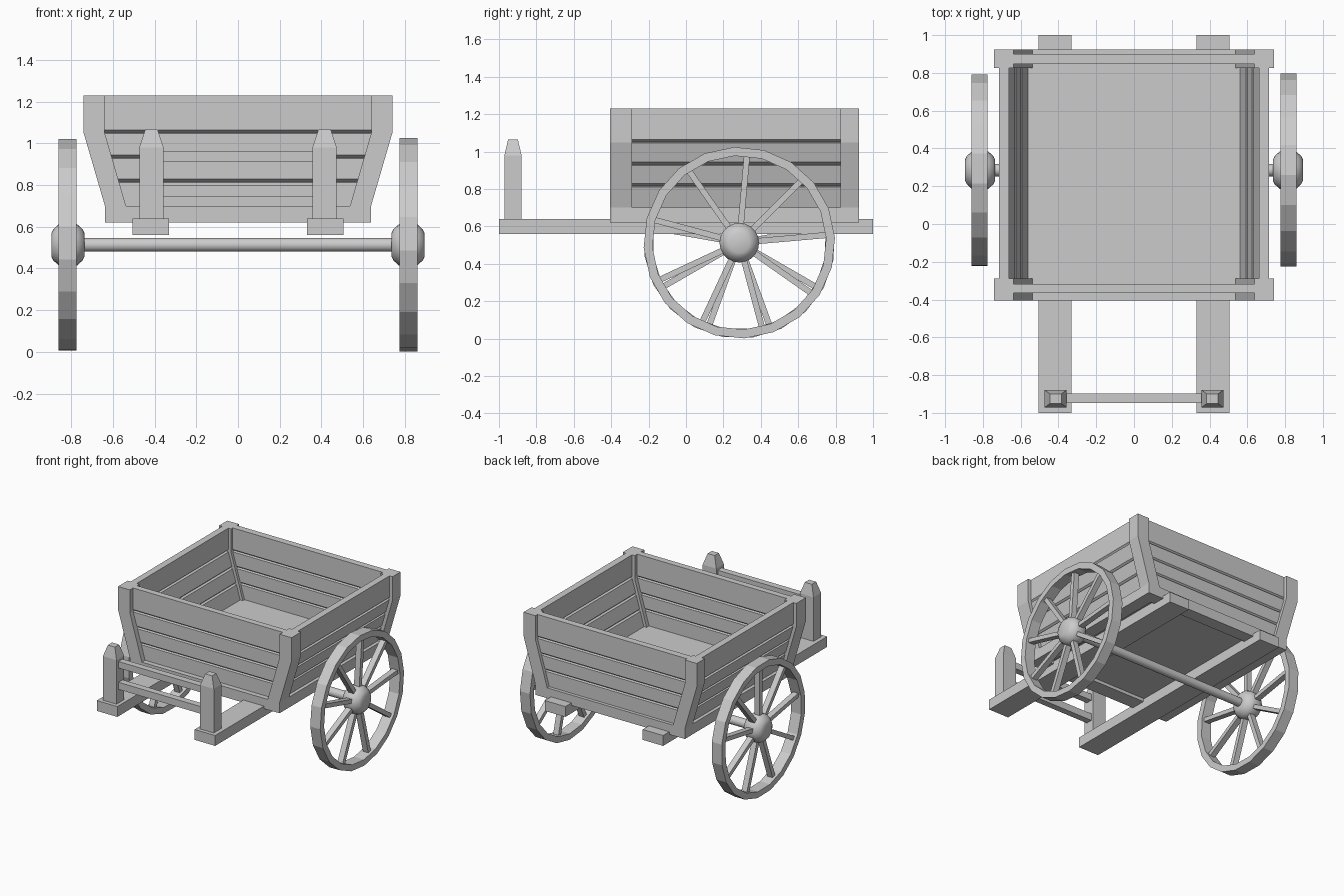
import bpy, bmesh, math
from mathutils import Matrix, Vector

if "Cube" in bpy.data.objects:
    bpy.data.objects.remove(bpy.data.objects["Cube"])

GREY = (0.6, 0.6, 0.6, 1)
wood = bpy.data.materials.new("plain grey wood")
wood.use_nodes = True
wood.diffuse_color = GREY
wood.node_tree.nodes["Principled BSDF"].inputs["Base Color"].default_value = GREY

FRONT, BACK = -0.405, 0.925      # ends of the cart box
SILL, FLOOR, KNEE, TOP = 0.62, 0.70, 1.05, 1.23
HUB_Y, HUB_Z, RIM = 0.285, 0.513, 0.512


def finish(name, bm, smooth=False):
    bmesh.ops.recalc_face_normals(bm, faces=bm.faces[:])
    mesh = bpy.data.meshes.new(name)
    bm.to_mesh(mesh)
    bm.free()
    mesh.materials.append(wood)
    obj = bpy.data.objects.new(name, mesh)
    bpy.context.collection.objects.link(obj)
    if smooth:
        bpy.ops.object.select_all(action='DESELECT')
        obj.select_set(True)
        bpy.context.view_layer.objects.active = obj
        bpy.ops.object.shade_smooth_by_angle(angle=math.radians(50))
    return obj


def loft(name, rings, closed=False, caps=True, smooth=False):
    """Skin a list of point rings into one solid."""
    bm = bmesh.new()
    loops = [[bm.verts.new(p) for p in ring] for ring in rings]
    n = len(loops[0])
    pairs = list(zip(loops, loops[1:]))
    if closed:
        pairs.append((loops[-1], loops[0]))
    for a, b in pairs:
        for i in range(n):
            j = (i + 1) % n
            bm.faces.new((a[i], a[j], b[j], b[i]))
    if caps and not closed:
        bm.faces.new(loops[0])
        bm.faces.new(loops[-1])
    return finish(name, bm, smooth)


def rect(x0, x1, y0, y1, z):
    return [(x0, y0, z), (x1, y0, z), (x1, y1, z), (x0, y1, z)]


def box(name, x0, x1, y0, y1, z0, z1):
    return loft(name, [rect(x0, x1, y0, y1, z0), rect(x0, x1, y0, y1, z1)])


def lathe_ring(x, r, sides, phase=0.0):
    return [(x, HUB_Y + r * math.cos(phase + math.tau * i / sides),
             HUB_Z + r * math.sin(phase + math.tau * i / sides)) for i in range(sides)]


def flare(z):
    """Outward lean of the box walls at a given height."""
    return 0.102 * min(max((z - FLOOR) / (KNEE - FLOOR), 0), 1)


# Heights and groove depths shared by all four planked walls
levels = [(FLOOR - 0.03, 0), (FLOOR, 0)]
for seam in (0.82, 0.935, KNEE + 0.005):
    levels += [(seam - 0.009, 0), (seam - 0.004, 0.016), (seam + 0.009, 0)]
levels.append((TOP, 0))

# Side walls
for side, s in (("left", 1), ("right", -1)):
    loft(side + "_wall", [rect(s * (0.56 + flare(z) + g), s * (0.612 + flare(z) - g),
                               FRONT + 0.06, BACK - 0.05, z) for z, g in levels])

# End walls
for end, y0, y1 in (("front", -0.366, -0.318), ("back", 0.848, 0.90)):
    loft(end + "_wall", [rect(-0.59 - flare(z), 0.59 + flare(z), y0 + g, y1 - g, z)
                         for z, g in levels])

# Corner posts and sills
post_heights = (SILL, FLOOR, KNEE, TOP)
for end, y0, y1 in (("front", FRONT, -0.288), ("back", 0.827, BACK)):
    for side, s in (("left", 1), ("right", -1)):
        loft(f"{end}_{side}_corner_post",
             [rect(s * (0.537 + flare(z)), s * (0.638 + flare(z)), y0, y1, z)
              for z in post_heights])
    box(end + "_sill", -0.537, 0.537, y0, y1, SILL, FLOOR)
for side, s in (("left", 1), ("right", -1)):
    box(side + "_sill", s * 0.537, s * 0.638, -0.288, 0.827, SILL, FLOOR)

# Floor
box("floor", -0.56, 0.56, -0.32, 0.85, 0.645, FLOOR + 0.003)

# Shafts with pointed stakes
for side, s in (("left", 1), ("right", -1)):
    box(side + "_shaft", s * 0.33, s * 0.505, -1, 1, 0.56, 0.64)
    cx, cy = s * 0.415, -0.925
    loft(side + "_stake", [rect(cx - w, cx + w, cy - d, cy + d, z) for z, w, d in
                           ((0.62, 0.058, 0.046), (0.98, 0.058, 0.046), (1.065, 0.03, 0.026))])

# Rails between the stakes
for name, z0, z1 in (("lower_rail", 0.745, 0.80), ("upper_rail", 0.91, 0.96)):
    box(name, -0.38, 0.38, -0.947, -0.897, z0, z1)

# Axle
loft("axle", [lathe_ring(x, 0.033, 16) for x in (-0.76, 0.76)], smooth=True)

# Wheels
hub_profile = ((0.735, 0.055), (0.745, 0.075), (0.77, 0.098), (0.795, 0.106),
               (0.835, 0.106), (0.86, 0.098), (0.885, 0.075), (0.895, 0.055))
for side, s in (("left", 1), ("right", -1)):
    phase = math.radians(3 if s > 0 else 8)
    loft(side + "_rim", [lathe_ring(s * x, r, 20, phase) for x, r in
                         ((0.775, RIM), (0.86, RIM), (0.86, 0.465), (0.775, 0.465))], closed=True)
    loft(side + "_hub", [lathe_ring(s * x, r, 20) for x, r in hub_profile], smooth=True)
    bm = bmesh.new()
    for i in range(9):
        turn = Matrix.Rotation(phase + math.radians(2) + math.tau * i / 9, 4, 'X')
        place = Matrix.Translation((s * 0.8175, HUB_Y, HUB_Z)) @ turn
        size = Matrix.Diagonal((0.045, 0.42, 0.032, 1))
        bmesh.ops.create_cube(bm, size=1, matrix=place @ Matrix.Translation((0, 0.27, 0)) @ size)
    finish(side + "_spokes", bm)
